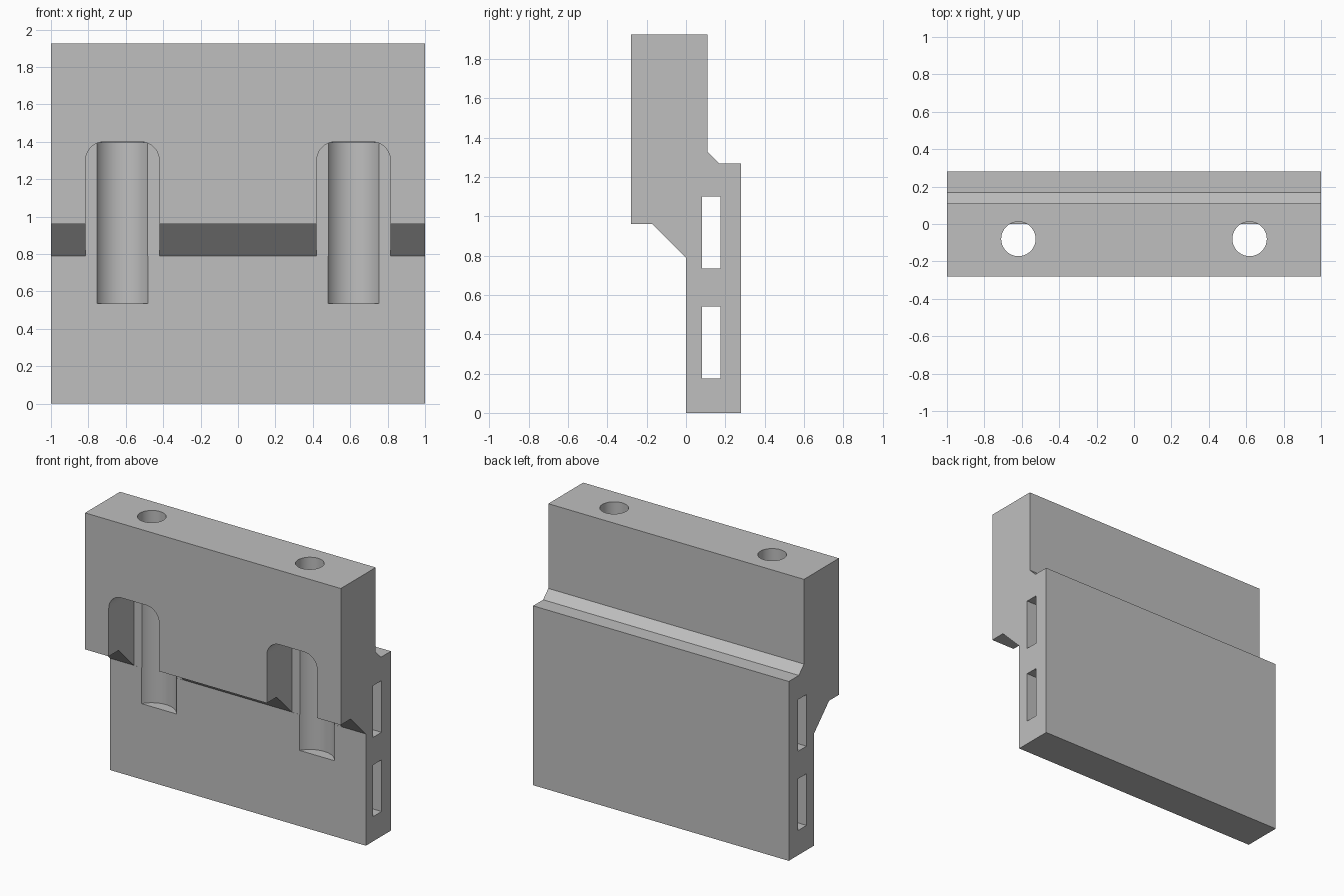
import bpy, bmesh
from math import pi, cos, sin, radians
from mathutils import Vector

cube = bpy.data.objects.get("Cube")
if cube:
    bpy.data.objects.remove(cube, do_unlink=True)

grey = bpy.data.materials.new("plain grey")
grey.use_nodes = True
colour = (0.52, 0.52, 0.52, 1)
grey.diffuse_color = colour
grey.node_tree.nodes["Principled BSDF"].inputs["Base Color"].default_value = colour


def prism(name, outline, sweep):
    """Solid made by sweeping a closed outline along a vector."""
    bm = bmesh.new()
    face = bm.faces.new([bm.verts.new(p) for p in outline])
    swept = bmesh.ops.extrude_face_region(bm, geom=[face])["geom"]
    bmesh.ops.translate(bm, vec=Vector(sweep),
                        verts=[v for v in swept if isinstance(v, bmesh.types.BMVert)])
    bmesh.ops.recalc_face_normals(bm, faces=bm.faces)
    mesh = bpy.data.meshes.new(name)
    bm.to_mesh(mesh)
    bm.free()
    mesh.materials.append(grey)
    obj = bpy.data.objects.new(name, mesh)
    bpy.context.collection.objects.link(obj)
    return obj


def arc(cx, cy, r, start, end, steps):
    return [(cx + r * cos(start + (end - start) * i / steps),
             cy + r * sin(start + (end - start) * i / steps)) for i in range(steps + 1)]


def cylinder(name, x, y, r, bottom, top):
    ring = arc(x, y, r, 0, 2 * pi, 64)[:-1]
    return prism(name, [(a, b, bottom) for a, b in ring], (0, 0, top - bottom))


# Stepped jaw block
TOP = 1.925
profile = [(0, 0), (0.28, 0), (0.28, 1.268), (0.168, 1.268), (0.11, 1.326), (0.11, TOP),
           (-0.28, TOP), (-0.28, 0.96), (-0.17, 0.96), (0, 0.79)]
block = prism("jaw_block", [(-1, y, z) for y, z in profile], (2, 0, 0))
cutters = []

# Lengthwise slots open at both ends
for low, high in ((0.175, 0.54), (0.735, 1.10)):
    corners = [(0.082, low), (0.175, low), (0.175, high), (0.082, high)]
    cutters.append(prism("slot_cutter", [(-1.2, y, z) for y, z in corners], (2.4, 0, 0)))

# Rounded pocket, screw head bore and screw hole on each side
HOLE_Y, HALF, CROWN, ROUND = -0.08, 0.197, 1.4, 0.1
for side in (-1, 1):
    x = side * 0.618
    inner = HALF - ROUND
    outline = [(x - HALF, 0.789), (x + HALF, 0.789)]
    outline += arc(x + inner, CROWN - ROUND, ROUND, 0, pi / 2, 10)
    outline += arc(x - inner, CROWN - ROUND, ROUND, pi / 2, pi, 10)
    cutters.append(prism("pocket_cutter", [(a, -0.5, z) for a, z in outline], (0, 0.501, 0)))
    cutters.append(cylinder("bore_cutter", x, HOLE_Y, 0.158, 0.535, CROWN - 0.003))
    cutters.append(cylinder("hole_cutter", x, HOLE_Y, 0.092, 1.2, TOP + 0.2))

bpy.ops.object.select_all(action='DESELECT')
bpy.context.view_layer.objects.active = block
block.select_set(True)
for cutter in cutters:
    cutter.hide_render = True
    mod = block.modifiers.new("cut", 'BOOLEAN')
    mod.operation = 'DIFFERENCE'
    mod.solver = 'EXACT'
    mod.object = cutter
    bpy.ops.object.modifier_apply(modifier=mod.name)
    bpy.data.objects.remove(cutter, do_unlink=True)

bpy.ops.object.shade_smooth_by_angle(angle=radians(25))
